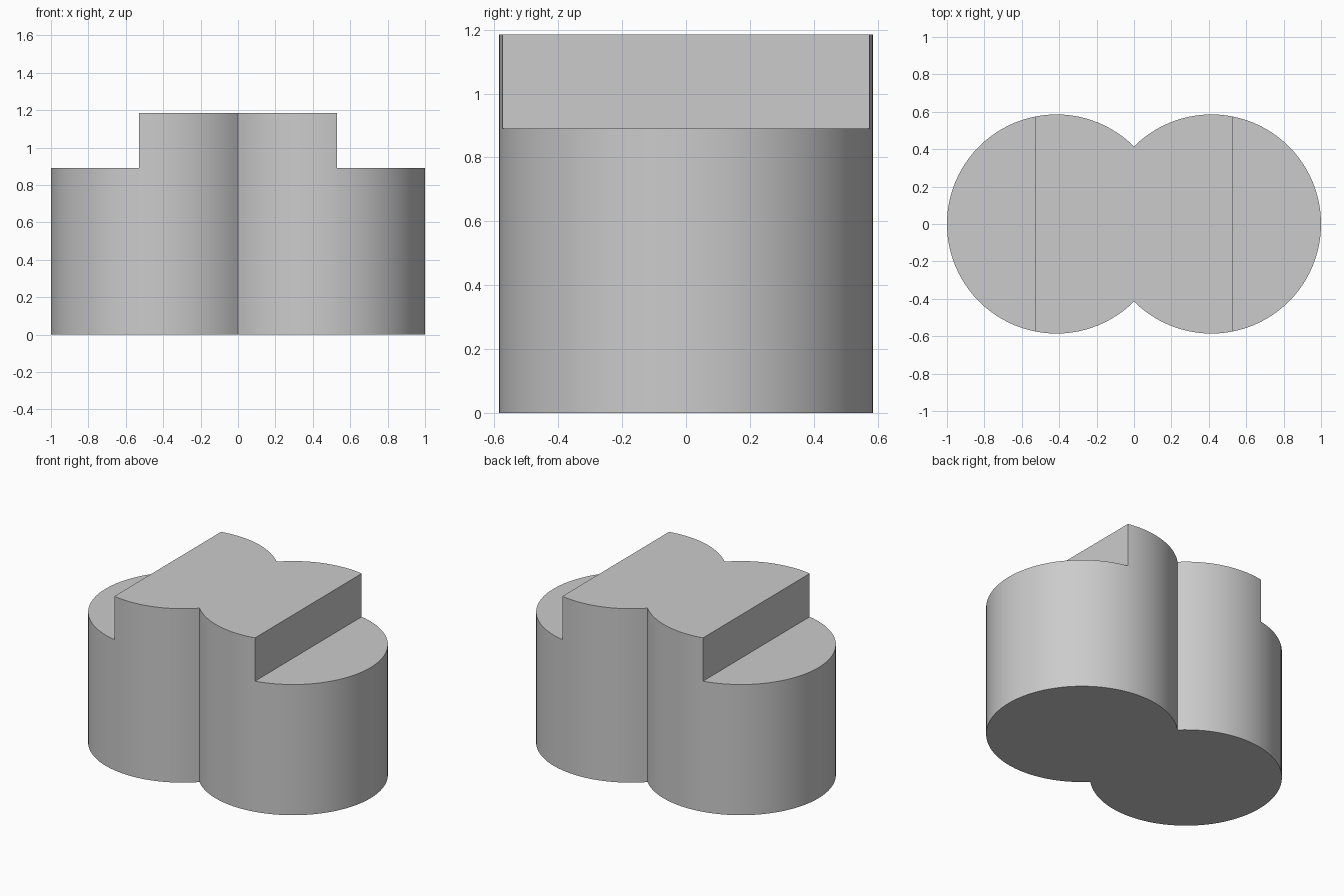
import bpy, bmesh, math
from mathutils import Vector

cube = bpy.data.objects.get("Cube")
if cube:
    bpy.data.objects.remove(cube, do_unlink=True)

R = 2 - math.sqrt(2)      # lobe radius
CX = 1 - R                # lobe centre offset
STEP_X, LOW, HIGH = 0.53, 0.89, 1.185
SEGS = 72                 # segments per lobe arc

grey = bpy.data.materials.new("plain_grey")
grey.use_nodes = True
colour = (0.6, 0.6, 0.6, 1)
grey.diffuse_color = colour
grey.node_tree.nodes["Principled BSDF"].inputs["Base Color"].default_value = colour


def lobe_arc(cx, facing):
    """Three-quarter arc from one notch to just before the other."""
    for i in range(SEGS):
        a = facing + math.radians(-135 + 270 * i / SEGS)
        yield (cx + R * math.cos(a), R * math.sin(a), 0)


def raise_faces(bm, faces, height):
    geom = bmesh.ops.extrude_face_region(bm, geom=faces)["geom"]
    verts = [g for g in geom if isinstance(g, bmesh.types.BMVert)]
    bmesh.ops.translate(bm, verts=verts, vec=(0, 0, height))
    return [g for g in geom if isinstance(g, bmesh.types.BMFace)]


# Twin-lobe outline, split into a centre and two ends
bm = bmesh.new()
outline = [*lobe_arc(CX, 0), *lobe_arc(-CX, math.pi)]
bm.faces.new([bm.verts.new(p) for p in outline])
for x in (-STEP_X, STEP_X):
    bmesh.ops.bisect_plane(bm, geom=bm.verts[:] + bm.edges[:] + bm.faces[:],
                           plane_co=(x, 0, 0), plane_no=(1, 0, 0))

# Raise the whole body, then the centre block above the end steps
tops = raise_faces(bm, bm.faces[:], LOW)
centre = min(tops, key=lambda f: abs(f.calc_center_bounds().x))
raise_faces(bm, [centre], HIGH - LOW)
bmesh.ops.recalc_face_normals(bm, faces=bm.faces[:])

mesh = bpy.data.meshes.new("stepped_twin_lobe_block")
bm.to_mesh(mesh)
bm.free()
mesh.materials.append(grey)
block = bpy.data.objects.new("stepped_twin_lobe_block", mesh)
bpy.context.collection.objects.link(block)

# Smooth round walls, sharp rims
bpy.ops.object.select_all(action="DESELECT")
block.select_set(True)
bpy.context.view_layer.objects.active = block
bpy.ops.object.shade_smooth_by_angle(angle=math.radians(30))
